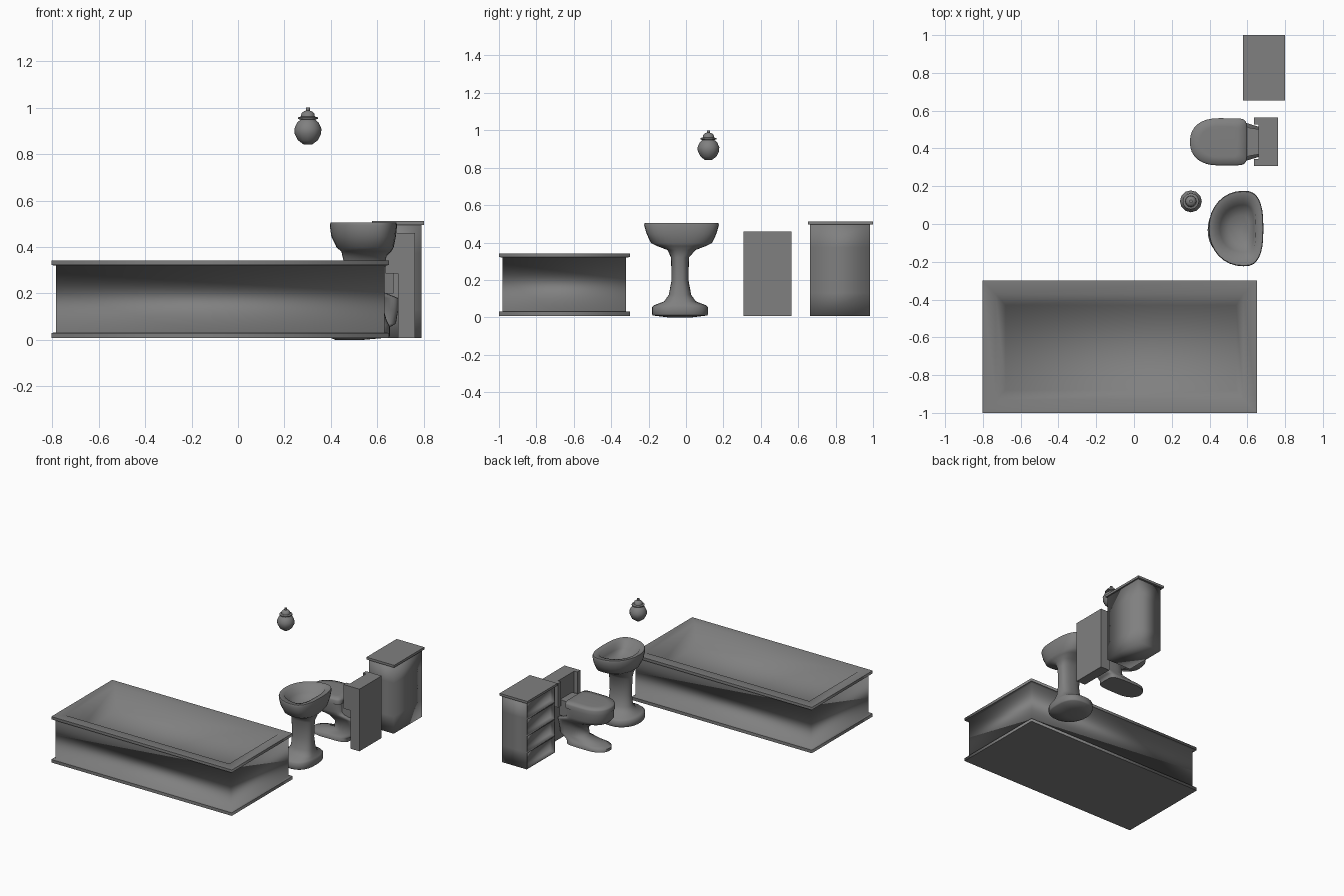
import bpy, bmesh, math

if "Cube" in bpy.data.objects:
    bpy.data.objects.remove(bpy.data.objects["Cube"])

# One dark grey finish for every part
grey = bpy.data.materials.new("grey_ceramic")
grey.diffuse_color = (0.215, 0.215, 0.215, 1)
grey.use_nodes = True
grey.node_tree.nodes["Principled BSDF"].inputs["Base Color"].default_value = grey.diffuse_color


def loft(name, rings, angle=35, sharp=(), recess=None):
    """Skin a stack of equal-length point rings and cap both ends.
    sharp: ring indices kept as hard edges; recess: (border, depth) on -x faces."""
    bm = bmesh.new()
    vs = [[bm.verts.new(p) for p in r] for r in rings]
    n = len(vs[0])
    for a, b in zip(vs, vs[1:]):
        for i in range(n):
            j = (i + 1) % n
            bm.faces.new((a[i], a[j], b[j], b[i]))
    bm.faces.new(vs[0][::-1])
    bm.faces.new(vs[-1])
    bmesh.ops.recalc_face_normals(bm, faces=bm.faces)
    bm.normal_update()
    if recess:
        front = [f for f in bm.faces if f.normal.x < -0.9]
        bmesh.ops.inset_individual(bm, faces=front, thickness=recess[0])
        bm.normal_update()
        bmesh.ops.inset_individual(bm, faces=front, thickness=0.002, depth=-recess[1])
    me = bpy.data.meshes.new(name)
    bm.to_mesh(me)
    bm.free()
    me.materials.append(grey)
    ob = bpy.data.objects.new(name, me)
    bpy.context.collection.objects.link(ob)
    bpy.ops.object.select_all(action='DESELECT')
    bpy.context.view_layer.objects.active = ob
    ob.select_set(True)
    bpy.ops.object.shade_smooth_by_angle(angle=math.radians(angle))
    for e in me.edges:
        a, b = e.vertices
        if a // n == b // n and a // n in sharp:
            e.use_edge_sharp = True
    return ob


def rect(x0, x1, y0, y1, z):
    return [(x0, y0, z), (x1, y0, z), (x1, y1, z), (x0, y1, z)]


def box(name, x0, x1, y0, y1, z0, z1, angle=35):
    return loft(name, [rect(x0, x1, y0, y1, z) for z in (z0, z1)], angle)


def d_ring(cx, front, back, hy, z, cy, pf, pb, n=32):
    """D-shaped ring: round towards -x, squarer towards +x."""
    pts = []
    for i in range(n):
        t = 2 * math.pi * i / n
        c, s = math.cos(t), math.sin(t)
        p = pb if c > 0 else pf
        ext = back if c > 0 else front
        pts.append((cx + ext * math.copysign(abs(c) ** (2 / p), c),
                    cy + hy * math.copysign(abs(s) ** (2 / p), s), z))
    return pts


# Bathtub: base flange, side panels, rim and sloping hollow basin
def tub_ring(d, z):
    return rect(-0.803 + d, 0.65 - d, -1 + d, -0.30 - d, z)


loft("bathtub", [tub_ring(0, 0.008), tub_ring(0, 0.03), tub_ring(0.02, 0.032),
                 tub_ring(0.02, 0.32), tub_ring(0, 0.322), tub_ring(0, 0.342),
                 tub_ring(0.07, 0.342), rect(-0.68, 0.54, -0.88, -0.43, 0.20)],
     180, sharp=(0, 1, 4, 5))

# Washbasin: foot, slim column, bowl and basin hollow in one skin
basin = [(.48, .06, .06, .065, 0), (.525, .13, .125, .146, .01),
         (.525, .135, .13, .15, .018), (.525, .135, .13, .15, .055),
         (.53, .125, .12, .138, .065), (.54, .10, .10, .085, .085),
         (.545, .085, .085, .06, .12), (.545, .08, .08, .045, .2),
         (.545, .085, .085, .048, .32), (.55, .10, .09, .075, .36),
         (.57, .125, .09, .13, .381), (.575, .15, .095, .163, .397),
         (.58, .178, .10, .186, .445), (.58, .185, .105, .20, .493),
         (.58, .182, .102, .196, .505), (.58, .15, .065, .155, .50),
         (.58, .125, .055, .125, .455), (.57, .07, .04, .07, .42)]
loft("washbasin", [d_ring(*r, -0.024 - (0.008 if r[4] < .35 else 0), 2.1, 2.7)
                   for r in basin], 75)

# Toilet bowl with thin foot and set-back waist
bowl = [(.43, .12, .19, .085, .01), (.43, .12, .19, .085, .03),
        (.48, .13, .15, .075, .04), (.58, .10, .10, .062, .07),
        (.58, .09, .11, .06, .13), (.56, .13, .13, .085, .18),
        (.47, .15, .14, .112, .212), (.45, .15, .147, .12, .235),
        (.45, .15, .147, .12, .295)]
loft("toilet_bowl", [d_ring(*r, 0.435, 2.2, 5) for r in bowl], 75)

# Toilet seat lid, slightly crowned
lid = [(.45, .154, .148, .125, .295), (.45, .154, .148, .125, .322),
       (.45, .148, .143, .119, .333), (.45, .10, .10, .08, .336)]
loft("toilet_seat", [d_ring(*r, 0.435, 2.3, 8) for r in lid], 80)

# Neck joining the bowl to the tank, tapering in plan
loft("toilet_neck", [[(0.58, 0.345, z), (0.61, 0.36, z), (0.67, 0.37, z),
                      (0.67, 0.50, z), (0.61, 0.51, z), (0.58, 0.525, z)]
                     for z in (0.20, 0.315)])

# Tank: back slab to the floor, upper body with a flange on each side
box("tank_back", 0.69, 0.762, 0.308, 0.563, 0.008, 0.46)
box("tank_body", 0.66, 0.692, 0.308, 0.563, 0.285, 0.46)
for side, y in (("right", 0.308), ("left", 0.528)):
    box("tank_flange_" + side, 0.635, 0.665, y, y + 0.035, 0.285, 0.46)

# Cabinet: body with four recessed compartments facing -x, overhanging top
loft("cabinet_body", [rect(0.592, 0.79, 0.663, 0.985, 0.008 + 0.122 * i)
                      for i in range(5)], 180, recess=(0.010, 0.03))
box("cabinet_top", 0.577, 0.80, 0.653, 1.0, 0.495, 0.512)

# Hanging lamp: turned profile of globe, collar and cap
lamp = [(.018, .841), (.043, .86), (.057, .888), (.058, .91), (.047, .935),
        (.032, .948), (.043, .952), (.043, .958), (.03, .962), (.028, .975),
        (.018, .984), (.009, .987), (.009, 1.0)]
loft("hanging_lamp", [[(0.301 + r * math.cos(math.tau * i / 12),
                        0.12 + r * math.sin(math.tau * i / 12), z)
                       for i in range(12)] for r, z in lamp], 45)
